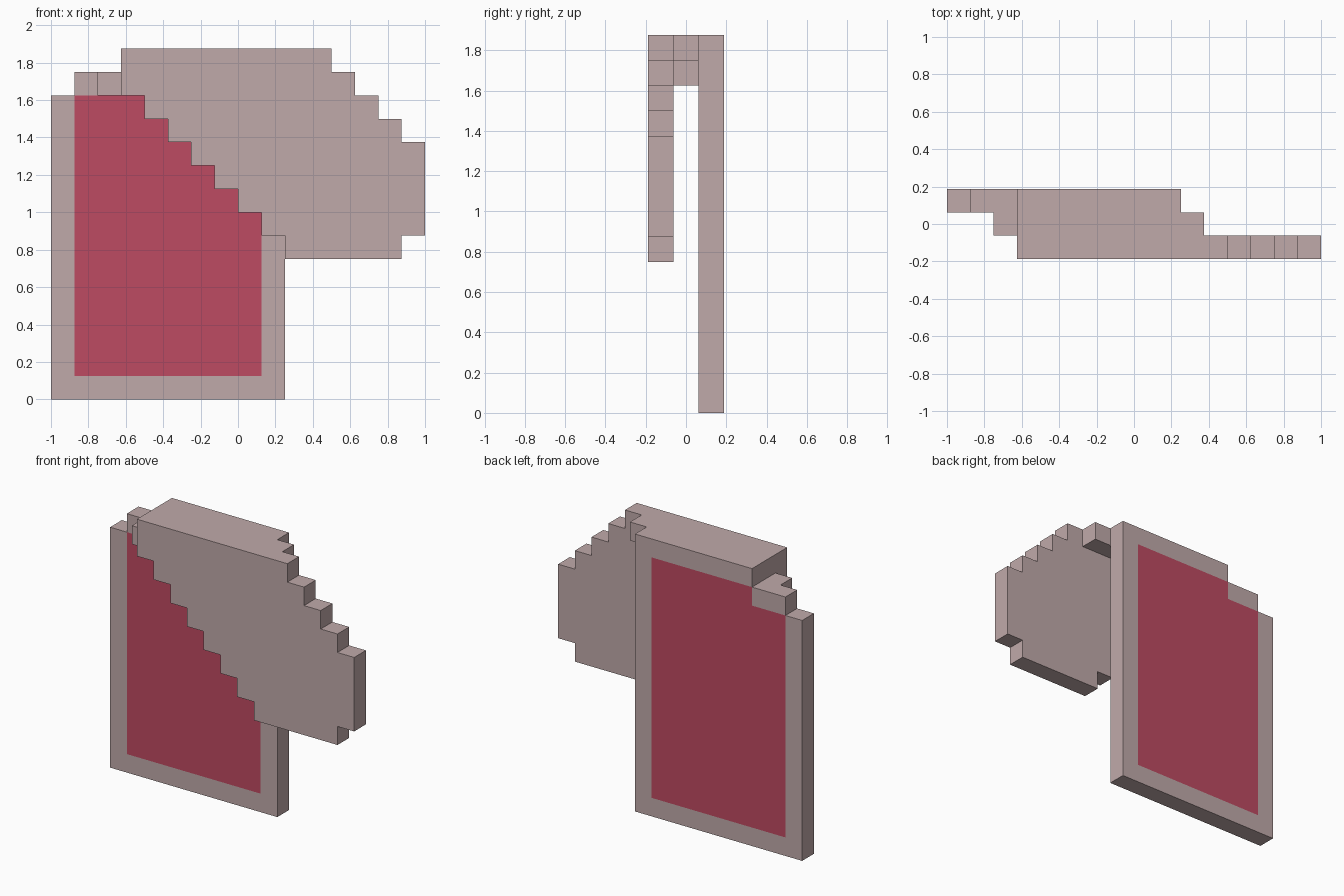
import bpy, bmesh
from mathutils import Vector

cube = bpy.data.objects.get("Cube")
if cube:
    bpy.data.objects.remove(cube, do_unlink=True)

U = 0.125  # size of one grid cell


def make_material(name, rgb):
    mat = bpy.data.materials.new(name)
    mat.use_nodes = True
    mat.diffuse_color = (*rgb, 1)
    mat.node_tree.nodes["Principled BSDF"].inputs["Base Color"].default_value = (*rgb, 1)
    return mat


pink = make_material("dusty_pink", (0.527, 0.402, 0.402))
red = make_material("crimson", (0.515, 0.069, 0.122))


def stepped_slab(name, rows, base, y0, y1, cuts=(), is_red=None):
    """Extrude a stepped outline; rows are (left, right) cells from the base row up."""
    right, left = [], []
    for i, (l, r) in enumerate(rows):
        right += [(r, base + i), (r, base + i + 1)]
        left += [(l, base + i), (l, base + i + 1)]
    outline = right + left[::-1]

    # drop repeated and in-line points
    points = [p for i, p in enumerate(outline) if p != outline[i - 1]]
    n = len(points)
    corners = [p for i, p in enumerate(points)
               if not any(points[i - 1][k] == p[k] == points[(i + 1) % n][k] for k in (0, 1))]

    bm = bmesh.new()
    face = bm.faces.new([bm.verts.new((x * U, y0, z * U)) for x, z in corners])
    ext = bmesh.ops.extrude_face_region(bm, geom=[face], use_keep_orig=True)
    moved = [g for g in ext["geom"] if isinstance(g, bmesh.types.BMVert)]
    bmesh.ops.translate(bm, verts=moved, vec=(0, y1 - y0, 0))
    bmesh.ops.recalc_face_normals(bm, faces=bm.faces[:])

    # cut the large faces where the colour changes
    for axis, cell in cuts:
        normal = Vector((0, 0, 0))
        normal[axis] = 1
        bmesh.ops.bisect_plane(bm, geom=bm.verts[:] + bm.edges[:] + bm.faces[:],
                               plane_co=normal * cell * U, plane_no=normal)
    if is_red:
        for f in bm.faces:
            c = f.calc_center_median()
            if abs(f.normal.y) > 0.9 and is_red(c.x / U, c.z / U):
                f.material_index = 1

    mesh = bpy.data.meshes.new(name)
    bm.to_mesh(mesh)
    bm.free()
    mesh.materials.append(pink)
    if is_red:
        mesh.materials.append(red)
    obj = bpy.data.objects.new(name, mesh)
    bpy.context.collection.objects.link(obj)
    return obj


# Tall back panel with a red field inside a pink border
stepped_slab("back_panel", [(-8, 2)] * 13 + [(-7, 2), (-5, 2)], 0, U / 2, 1.5 * U,
             cuts=[(0, -7), (0, -5), (0, 1), (2, 1), (2, 13), (2, 14)],
             is_red=lambda x, z: -7 < x < 1 and 1 < z < (13 if x < -5 else 14))

# Strip joining the panel to the front flap, with one lower step
stepped_slab("top_fold", [(-5, 3)], 14, -U / 2, U / 2)
stepped_slab("fold_step", [(-6, -5)], 13, -U / 2, U / 2)

# Stepped flap hanging over the front
stepped_slab("front_flap",
             [(2, 7), (1, 8), (0, 8), (-1, 8), (-2, 8), (-3, 7), (-4, 6), (-5, 5), (-5, 4)],
             6, -1.5 * U, -U / 2)
